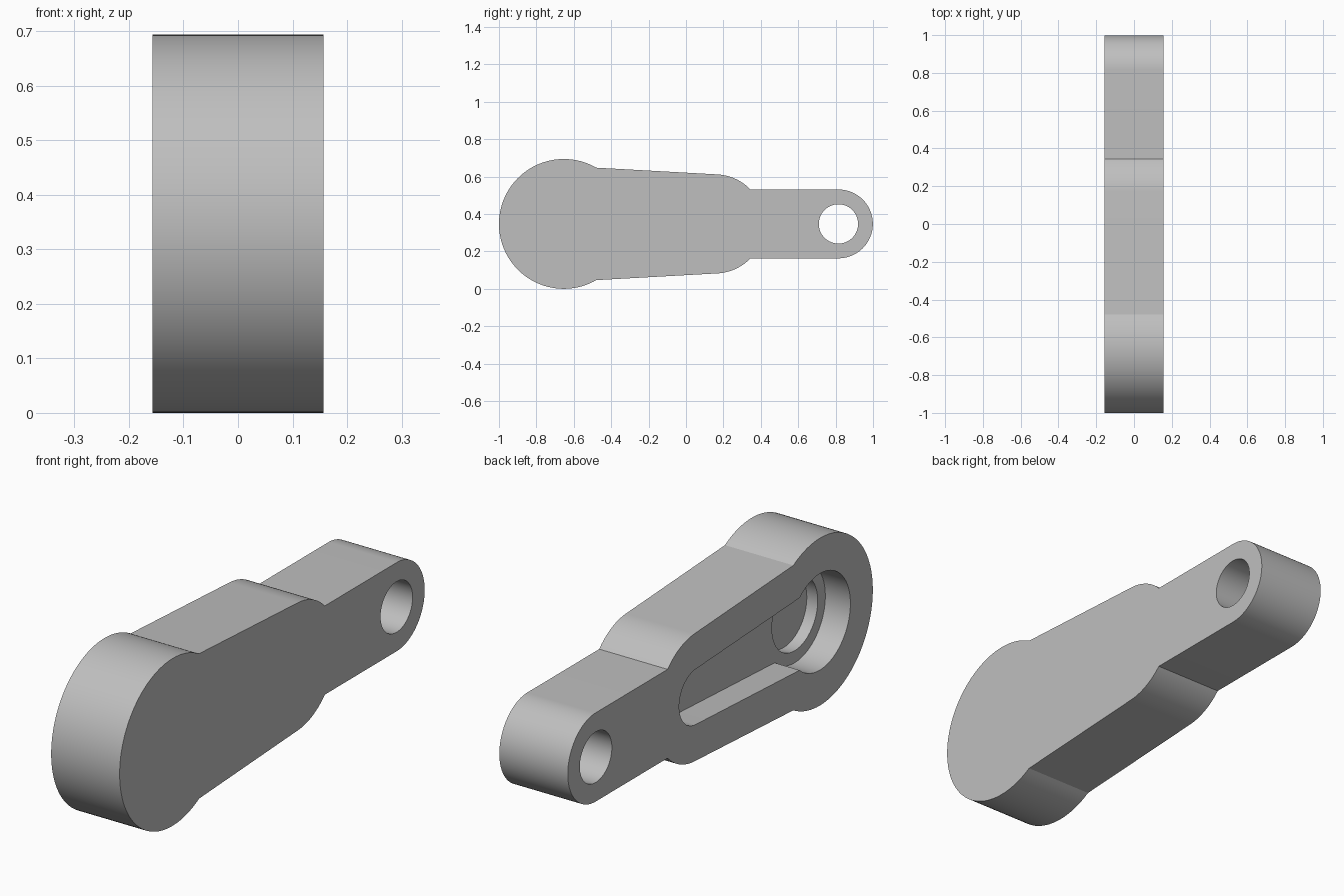
import bpy, bmesh
from math import sin, cos, radians

cube = bpy.data.objects.get("Cube")
if cube:
    bpy.data.objects.remove(cube)

HALF = 0.157      # half thickness
MID = 0.347       # height of the centre line
BIG, NECK, EYE = -0.653, 0.154, 0.815   # arc centres along y

grey = bpy.data.materials.new("plain grey")
grey.use_nodes = True
colour = (0.52, 0.52, 0.52, 1)
grey.diffuse_color = colour
grey.node_tree.nodes["Principled BSDF"].inputs["Base Color"].default_value = colour


def outline(arcs, steps=40):
    """Upper half from arcs (centre, radius, start, end), then mirrored below."""
    top = []
    for centre, radius, start, end in arcs:
        for i in range(steps + 1):
            a = radians(start + (end - start) * i / steps)
            top.append((centre + radius * cos(a), radius * sin(a)))
    return top + [(y, -z) for y, z in reversed(top[1:-1])]


def prism(name, points, x0, x1):
    bm = bmesh.new()
    face = bm.faces.new([bm.verts.new((x0, y, MID + z)) for y, z in points])
    grown = bmesh.ops.extrude_face_region(bm, geom=[face])["geom"]
    verts = [g for g in grown if isinstance(g, bmesh.types.BMVert)]
    bmesh.ops.translate(bm, verts=verts, vec=(x1 - x0, 0, 0))
    bmesh.ops.recalc_face_normals(bm, faces=bm.faces)
    mesh = bpy.data.meshes.new(name)
    bm.to_mesh(mesh)
    bm.free()
    mesh.materials.append(grey)
    obj = bpy.data.objects.new(name, mesh)
    bpy.context.collection.objects.link(obj)
    return obj


def disc(centre, radius):
    return outline([(centre, radius, 180, 0)])


# Link body: large round end, tapering middle, narrow eye end
body = prism("link_arm", outline([(BIG, 0.347, 180, 60),
                                  (NECK, 0.265, 87, 44),
                                  (EYE, 0.184, 90, 0)]), -HALF, HALF)

# Pocket, deeper round seat and through hole, all open on the -x side
cutters = [
    prism("pocket_cutter", outline([(BIG, 0.2, 180, 48.6),
                                    (NECK, 0.115, 87, 0)]), -HALF - 0.1, -HALF + 0.115),
    prism("seat_cutter", disc(BIG, 0.15), -HALF - 0.1, -HALF + 0.165),
    prism("eye_cutter", disc(EYE, 0.105), -HALF - 0.1, HALF + 0.1),
]
bpy.context.view_layer.objects.active = body
for cutter in cutters:
    cutter.hide_render = True
    mod = body.modifiers.new(cutter.name, 'BOOLEAN')
    mod.operation = 'DIFFERENCE'
    mod.solver = 'EXACT'
    mod.object = cutter
    bpy.ops.object.modifier_apply(modifier=mod.name)
    bpy.data.objects.remove(cutter)

# Smooth curved walls, crisp edges
bpy.ops.object.select_all(action='DESELECT')
body.select_set(True)
bpy.ops.object.shade_smooth_by_angle(angle=radians(20))
